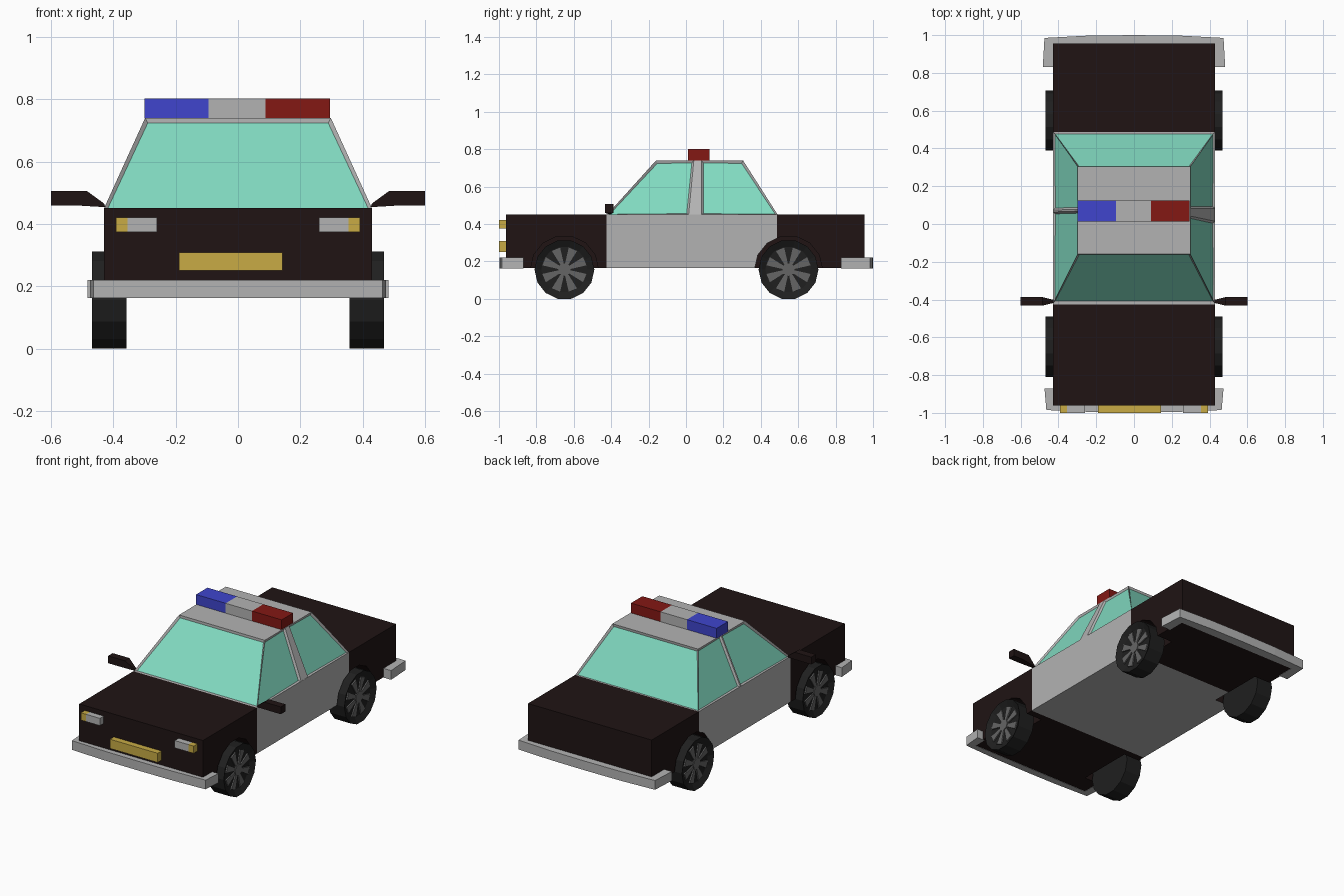
import bpy, bmesh, math
from mathutils import Vector

if "Cube" in bpy.data.objects:
    bpy.data.objects.remove(bpy.data.objects["Cube"])


def material(name, rgb):
    m = bpy.data.materials.new(name)
    m.diffuse_color = (*rgb, 1)
    m.use_nodes = True
    m.node_tree.nodes["Principled BSDF"].inputs["Base Color"].default_value = m.diffuse_color
    return m


GREY = material("pale_grey", (0.45, 0.45, 0.45))
DARK = material("dark_paint", (0.014, 0.007, 0.007))
GLASS = material("green_glass", (0.22, 0.70, 0.53))
BLUE = material("blue_lamp", (0.05, 0.06, 0.61))
RED = material("red_lamp", (0.23, 0.009, 0.007))
YELLOW = material("amber", (0.58, 0.41, 0.06))
RUBBER = material("rubber", (0.014, 0.014, 0.014))
RIM = material("rim_grey", (0.13, 0.13, 0.13))


def finish(name, bm, *mats):
    bmesh.ops.recalc_face_normals(bm, faces=bm.faces)
    me = bpy.data.meshes.new(name)
    bm.to_mesh(me)
    bm.free()
    for m in mats:
        me.materials.append(m)
    ob = bpy.data.objects.new(name, me)
    bpy.context.collection.objects.link(ob)
    return ob


def add_prism(bm, pts, axis, lo, hi):
    """Extrude a 2D outline along an axis (remaining axes in xyz order)."""
    def place(p, d):
        c = list(p)
        c.insert(axis, d)
        return c
    a = [bm.verts.new(place(p, lo)) for p in pts]
    b = [bm.verts.new(place(p, hi)) for p in pts]
    n = len(pts)
    caps = bm.faces.new(a), bm.faces.new(b)
    for i in range(n):
        bm.faces.new((a[i], a[(i + 1) % n], b[(i + 1) % n], b[i]))
    return caps


def prism(name, pts, axis, lo, hi, mat):
    bm = bmesh.new()
    add_prism(bm, pts, axis, lo, hi)
    return finish(name, bm, mat)


def box(name, x0, x1, y0, y1, z0, z1, *mats):
    ob = prism(name, [(x0, y0), (x1, y0), (x1, y1), (x0, y1)], 2, z0, z1, mats[0])
    for m in mats[1:]:
        ob.data.materials.append(m)
    return ob


def circle(r, y, z, n=14):
    return [(y + r * math.cos(2 * math.pi * i / n), z + r * math.sin(2 * math.pi * i / n))
            for i in range(n)]


AXLES = {"front": -0.65, "rear": 0.548}
WZ = 0.156

# Lower body: hood, doors and trunk blocks
body = [box("hood", -0.43, 0.43, -0.962, -0.425, 0.165, 0.452, DARK),
        box("door_section", -0.43, 0.43, -0.425, 0.487, 0.165, 0.452, GREY, DARK),
        box("trunk", -0.43, 0.43, 0.487, 0.955, 0.165, 0.452, DARK)]


# Wheel wells cut into the body
def cut_well(target, y):
    bm = bmesh.new()
    for lo, hi in ((0.32, 0.5), (-0.5, -0.32)):
        add_prism(bm, circle(0.182, y, WZ), 0, lo, hi)
    cutter = finish("well_cutter", bm)
    cutter.hide_render = True
    mod = target.modifiers.new("well", "BOOLEAN")
    mod.operation = "DIFFERENCE"
    mod.solver = "EXACT"
    mod.object = cutter
    bpy.context.view_layer.objects.active = target
    bpy.ops.object.modifier_apply(modifier=mod.name)
    bpy.data.objects.remove(cutter)


cut_well(body[0], AXLES["front"])
cut_well(body[1], AXLES["rear"])
cut_well(body[2], AXLES["rear"])
for f in body[1].data.polygons:
    if math.hypot(f.center.y - AXLES["rear"], f.center.z - WZ) < 0.183:
        f.material_index = 1

# Cabin: tapered shell with recessed windows
bm = bmesh.new()
ZB, ZT = 0.45, 0.74


def side_ring(s, pillar):
    """Bottom and top vertices along one side: front, pillar edges, rear."""
    b0, b1, t0, t1 = pillar
    bottom = [bm.verts.new((s * 0.43, y, ZB)) for y in (-0.422, b0, b1, 0.49)]
    top = [bm.verts.new((s * 0.298, y, ZT)) for y in (-0.16, t0, t1, 0.305)]
    return bottom, top


rb, rt = side_ring(1, (0.014, 0.082, 0.042, 0.082))
lb, lt = side_ring(-1, (0.064, 0.074, 0.068, 0.078))
windows = [bm.faces.new((lb[0], rb[0], rt[0], lt[0])),
           bm.faces.new((rb[3], lb[3], lt[3], rt[3]))]
for b, t in ((rb, rt), (lb, lt)):
    for i in range(3):
        f = bm.faces.new((b[i], b[i + 1], t[i + 1], t[i]))
        if i != 1:
            windows.append(f)
bm.faces.new(rt + lt[::-1])
bm.faces.new(rb + lb[::-1])
bmesh.ops.recalc_face_normals(bm, faces=bm.faces)
bmesh.ops.inset_individual(bm, faces=windows, thickness=0.015, depth=-0.01)
for f in windows:
    f.material_index = 1
finish("cabin", bm, GREY, GLASS)

# Roof light bar
for name, x0, x1, m in (("blue_light", -0.30, -0.094, BLUE), ("light_bar_middle", -0.094, 0.089, GREY),
                        ("red_light", 0.089, 0.295, RED)):
    box(name, x0, x1, 0.012, 0.125, 0.738, 0.802, m)

# Bumpers: slightly bowed bands wrapping the corners
for name, half in (
        ("front_bumper", [(0, -0.997), (0.23, -0.995), (0.464, -0.985), (0.474, -0.87), (0.42, -0.87), (0.42, -0.95)]),
        ("rear_bumper", [(0, 1.0), (0.25, 0.997), (0.474, 0.985), (0.483, 0.83), (0.42, 0.83), (0.42, 0.94)])):
    prism(name, half + [(-x, y) for x, y in half[:0:-1]], 2, 0.163, 0.221, GREY)

# Headlights, indicators and number plate
for s, side in ((-1, "left"), (1, "right")):
    for name, a, b, m in (("headlight", 0.26, 0.355, GREY), ("indicator", 0.355, 0.392, YELLOW)):
        box(f"{side}_{name}", *sorted((s * a, s * b)), -1.0, -0.955, 0.375, 0.421, m)
box("number_plate", -0.19, 0.142, -1.0, -0.955, 0.251, 0.309, YELLOW)

# Door mirrors with tapering arms
for s, side in ((-1, "left"), (1, "right")):
    outline = [(0.425, 0.454), (0.43, 0.466), (0.485, 0.506), (0.60, 0.506), (0.60, 0.46), (0.525, 0.46)]
    bm = bmesh.new()
    add_prism(bm, [(s * x, z) for x, z in outline], 1, -0.432, -0.387)
    for v in bm.verts:
        if abs(v.co.x) < 0.44:
            v.co.y = -0.41 + (v.co.y + 0.41) * 0.4
    finish(f"{side}_mirror", bm, DARK)

# Wheels: faceted tyres with a recessed face, hub and eight wedge spokes
for end, y in AXLES.items():
    for s, side in ((-1, "left"), (1, "right")):
        bm = bmesh.new()
        outer = add_prism(bm, circle(0.16, y, WZ), 0, s * 0.358, s * 0.468)[1]
        bmesh.ops.recalc_face_normals(bm, faces=bm.faces)
        bmesh.ops.inset_individual(bm, faces=[outer], thickness=0.036, depth=0)
        bmesh.ops.translate(bm, verts=outer.verts, vec=Vector((-s * 0.02, 0, 0)))
        finish(f"{end}_{side}_tyre", bm, RUBBER)
        bm = bmesh.new()
        add_prism(bm, circle(0.036, y, WZ, 8), 0, s * 0.44, s * 0.46)
        for k in range(8):
            a = math.pi * (k + 0.5) / 4
            wedge = [(0.03, -0.3), (0.12, -0.2), (0.12, 0.2), (0.03, 0.3)]
            add_prism(bm, [(y + r * math.cos(a + d), WZ + r * math.sin(a + d)) for r, d in wedge],
                      0, s * 0.44, s * 0.456)
        finish(f"{end}_{side}_rim", bm, RIM)
